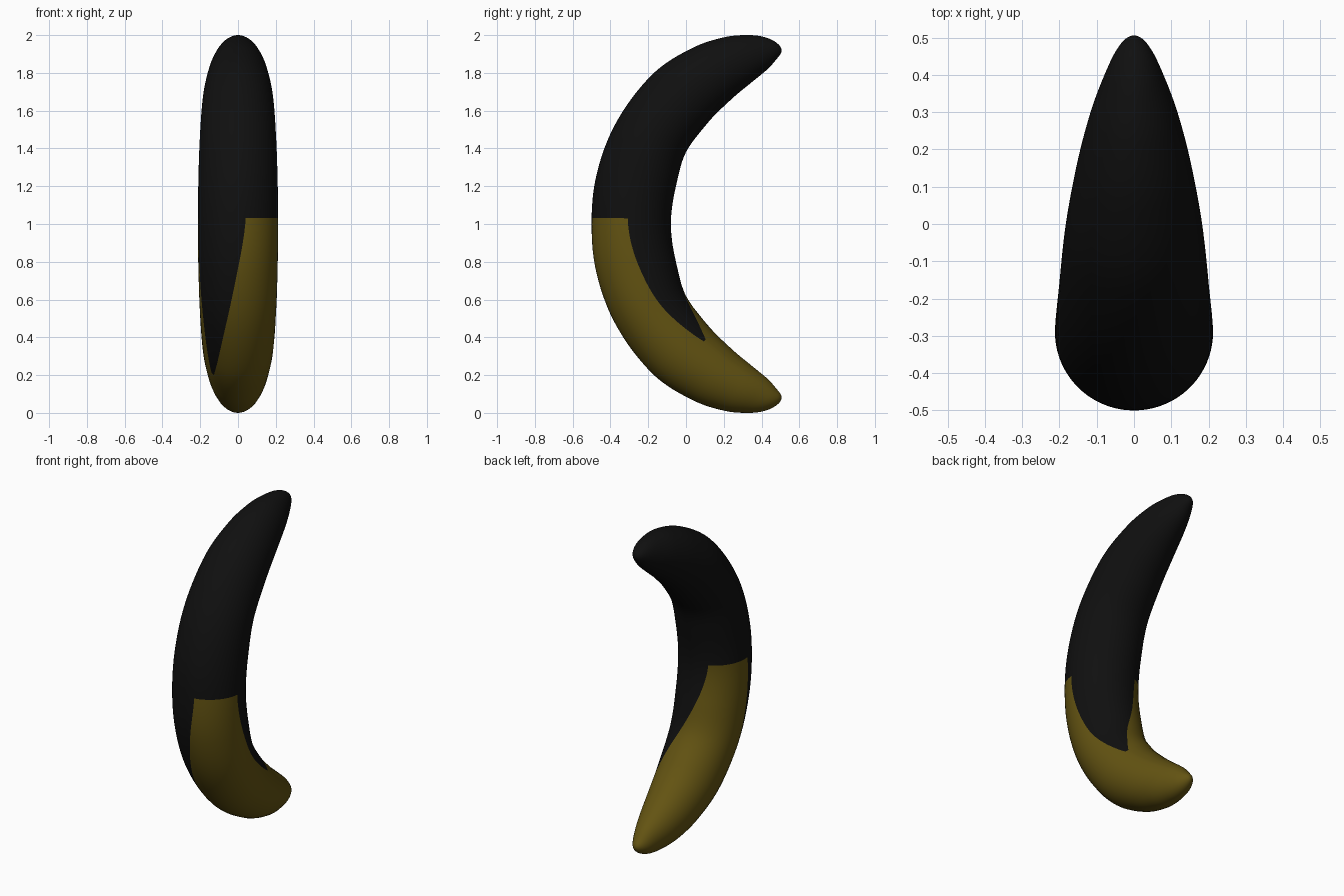
import bpy, bmesh, math
from mathutils import Vector

if "Cube" in bpy.data.objects:
    bpy.data.objects.remove(bpy.data.objects["Cube"])

# Side profile of the upper half: outer y,z / inner y,z / half width in x
KEYS = [
    (-0.500, 1.000, -0.080, 1.000, 0.212),
    (-0.475, 1.255, -0.052, 1.205, 0.210),
    (-0.370, 1.537, 0.000, 1.380, 0.202),
    (-0.175, 1.795, 0.115, 1.535, 0.186),
    (0.030, 1.930, 0.240, 1.660, 0.157),
    (0.200, 1.988, 0.350, 1.752, 0.122),
    (0.330, 2.000, 0.430, 1.818, 0.085),
    (0.430, 1.985, 0.477, 1.870, 0.053),
    (0.503, 1.932, 0.503, 1.932, 0.0),
]
LAST = len(KEYS) - 1


def station(i):
    """Centre y,z / angle of outward direction / squared radii at key i."""
    oy, oz, iy, iz, w = KEYS[abs(i)]
    dy, dz = (oy - iy) / 2, (oz - iz) / 2
    if abs(i) == LAST:
        ang = station(LAST - 1)[2]
    else:
        ang = math.atan2(dz, -dy)
    s = -1 if i < 0 else 1
    return ((oy + iy) / 2, 1 + s * ((oz + iz) / 2 - 1), s * ang, dy * dy + dz * dz, w * w)


def sample(t):
    """Smooth interpolation through the stations, t from -LAST to LAST."""
    s = -1 if t < 0 else 1
    a = abs(t)
    i = min(int(a), LAST - 1)
    u = a - i
    p0, p1, p2 = station(i - 1), station(i), station(i + 1)
    p3 = station(i + 2) if i + 2 <= LAST else tuple(2 * q - p for p, q in zip(p1, p2))
    v = [0.5 * (2 * b + (c - a0) * u + (2 * a0 - 5 * b + 4 * c - d) * u * u
                + (3 * b - a0 - 3 * c + d) * u ** 3)
         for a0, b, c, d in zip(p0, p1, p2, p3)]
    return v[0], 1 + s * (v[1] - 1), s * v[2], math.sqrt(max(v[3], 1e-7)), math.sqrt(max(v[4], 1e-7))


def material(name, rgb):
    m = bpy.data.materials.new(name)
    m.diffuse_color = (*rgb, 1)
    m.use_nodes = True
    m.node_tree.nodes["Principled BSDF"].inputs["Base Color"].default_value = m.diffuse_color
    return m


CUT, TIP, N = 0.13, -3.25, 16     # colour border, end of dark tongues, columns per sector


def angles(t):
    """Column angles; sector borders follow the edges of the dark tongues."""
    f = min(max((CUT - t) / (CUT - TIP), 0), 1) ** 1.4
    mix = lambda a, b: a + (b - a) * f
    # light, dark, light, dark
    b = [mix(11, -45), mix(85, 128), mix(204, 134), mix(277, 309), mix(371, 315)]
    return [math.radians(b[k] + (b[k + 1] - b[k]) * j / N) for k in range(4) for j in range(N)]


# Rings along the crescent, with extra ones at the rounded ends
ts = [i / 10 for i in range(-LAST * 10 + 1, LAST * 10)]
ts[ts.index(0.1)] = CUT
ts = sorted([t for t in ts if abs(t + 3.2) > 0.06 and abs(t + 3.3) > 0.01] + [TIP]
            + [s * (LAST - e) for s in (-1, 1) for e in (0.006, 0.025, 0.055)])

bm = bmesh.new()
rings = []
for t in ts:
    y, z, ang, r, w = sample(t)
    rings.append([bm.verts.new((w * math.sin(p),
                                y - math.cos(ang) * r * math.cos(p),
                                z + math.sin(ang) * r * math.cos(p))) for p in angles(t)])

# Skin, coloured by height and sector
for a in range(len(rings) - 1):
    mid = (ts[a] + ts[a + 1]) / 2
    for j in range(4 * N):
        k = (j + 1) % (4 * N)
        f = bm.faces.new((rings[a][j], rings[a][k], rings[a + 1][k], rings[a + 1][j]))
        light = mid < TIP or (mid < CUT and (j // N) % 2 == 0)
        f.material_index = 1 if light else 0

# Closed ends
for ring, end, mat in ((rings[0], -LAST, 1), (rings[-1], LAST, 0)):
    y, z = sample(end)[:2]
    pole = bm.verts.new((0, y, z))
    for j in range(4 * N):
        bm.faces.new((ring[j], ring[(j + 1) % (4 * N)], pole)).material_index = mat

bmesh.ops.recalc_face_normals(bm, faces=bm.faces)
for f in bm.faces:
    f.smooth = True
mesh = bpy.data.meshes.new("crescent_fruit")
bm.to_mesh(mesh)
bm.free()
mesh.materials.append(material("near black", (0.005, 0.005, 0.005)))
mesh.materials.append(material("dark mustard", (0.125, 0.087, 0.006)))
bpy.context.collection.objects.link(bpy.data.objects.new("crescent_fruit", mesh))
